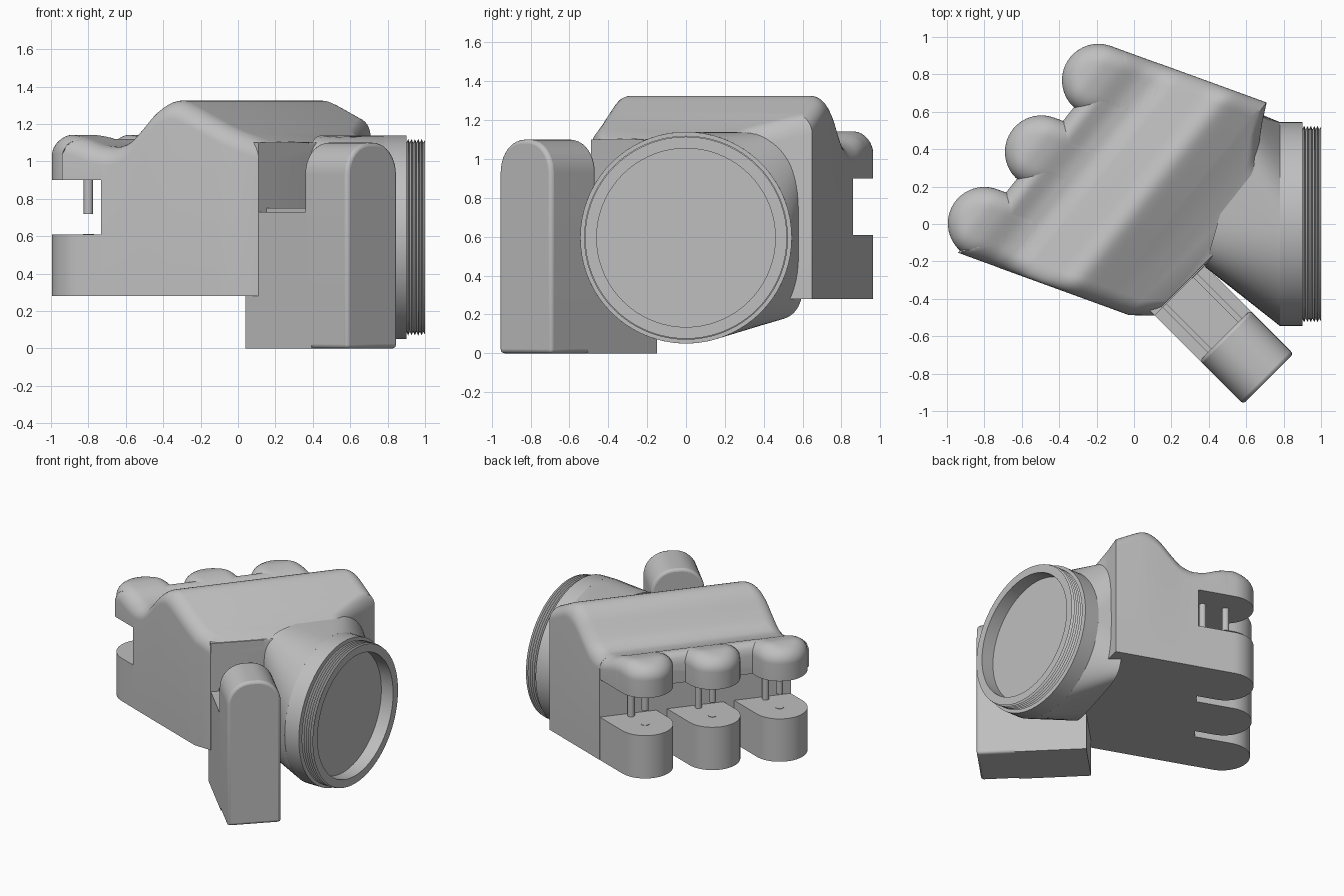
import bpy, bmesh
from math import sin, cos, pi, sqrt, hypot, radians
from mathutils import Vector

cube = bpy.data.objects.get("Cube")
if cube:
    bpy.data.objects.remove(cube, do_unlink=True)

grey = bpy.data.materials.new("plain_grey")
grey.use_nodes = True
COLOUR = (0.52, 0.52, 0.52, 1)
grey.diffuse_color = COLOUR
grey.node_tree.nodes["Principled BSDF"].inputs["Base Color"].default_value = COLOUR


def finish(name, bm, bevel=0, angle=35):
    """Turn a bmesh into a shaded object."""
    bmesh.ops.remove_doubles(bm, verts=bm.verts, dist=0.0001)
    bmesh.ops.recalc_face_normals(bm, faces=bm.faces)
    mesh = bpy.data.meshes.new(name)
    bm.to_mesh(mesh)
    bm.free()
    mesh.materials.append(grey)
    ob = bpy.data.objects.new(name, mesh)
    bpy.context.collection.objects.link(ob)
    bpy.ops.object.select_all(action='DESELECT')
    ob.select_set(True)
    bpy.context.view_layer.objects.active = ob
    bpy.ops.object.shade_smooth_by_angle(angle=radians(angle))
    if bevel:
        mod = ob.modifiers.new("soft_edges", 'BEVEL')
        mod.width, mod.segments, mod.limit_method = bevel, 3, 'ANGLE'
    return ob


def loft(name, rings, bevel=0):
    """Skin a list of closed rings and cap both ends."""
    bm = bmesh.new()
    loops = [[bm.verts.new(p) for p in ring] for ring in rings]
    n = len(loops[0])
    for a, b in zip(loops, loops[1:]):
        for i in range(n):
            j = (i + 1) % n
            bm.faces.new((a[i], a[j], b[j], b[i]))
    bm.faces.new(loops[0][::-1])
    bm.faces.new(loops[-1])
    return finish(name, bm, bevel)


def lerp_table(table, s):
    """Read a value from a table, easing between its points."""
    if s <= table[0][0]:
        return table[0][1]
    for (s0, v0), (s1, v1) in zip(table, table[1:]):
        if s <= s1:
            return v0 + (v1 - v0) * (s - s0) / (s1 - s0)
    return table[-1][1]


# Body frame: U along the prongs, V across them, N across the top ridge
U, V, N = Vector((0.94, -0.342)), Vector((0.342, 0.94)), Vector((0.782, -0.623))
RIDGE = [(-0.75, 1.13), (-0.67, 1.145), (-0.58, 1.13), (-0.47, 1.085), (-0.38, 1.075),
         (-0.30, 1.11), (-0.22, 1.20), (-0.165, 1.27), (-0.1, 1.318), (-0.045, 1.33),
         (0.0, 1.312), (0.2, 1.2), (0.41, 1.1)]
FRONT, BACK = -0.467, 0.853


def ridge(s):
    return sum(lerp_table(RIDGE, s + k * 0.012) for k in (-2, -1, 0, 1, 2)) / 5


def drop(d, r):
    d = min(max(d, 0), r)
    return r - sqrt(max(0, r * r - (r - d) ** 2))


def skew(s, v):
    return Vector(((0.94 * s + 0.623 * v) / 0.948, (0.782 * v - 0.342 * s) / 0.948))


def across(v0, v1, r, n=8):
    """Sample positions with extra points in the rounded edges."""
    e = [r * (1 - cos(pi / 2 * i / n)) for i in range(n + 1)]
    return [v0 + x for x in e] + [v1 - x for x in reversed(e)]


def ridge_block(name, stations, bottom, r, end_round=False):
    rings = []
    start = stations[0][0]
    for s, v0, v1 in stations:
        vs = across(v0, v1, r)
        end = drop(s - start, r) if end_round else 0
        top = [(*skew(s, v), ridge(s) - max(end, drop(min(v - v0, v1 - v), r))) for v in vs]
        rings.append([(*skew(s, v0), bottom)] + top + [(*skew(s, v1), bottom)])
    return loft(name, rings)


# Main housing, with the far end tapering behind the lens mount
tail = [(0.15, FRONT, BACK), (0.2, FRONT, 0.74), (0.283, FRONT, 0.58),
        (0.39, -0.423, 0.5), (0.437, -0.07, 0.45)]
main = [(-0.43 + 0.02 * i, FRONT, BACK) for i in range(29)]
ridge_block("main_housing", main + tail, 0.28, 0.1)

# Upper web joining the three rounded fingers
web = [(-0.64 + 0.0125 * i, FRONT + 0.001, BACK - 0.001) for i in range(19)]
ridge_block("upper_web", web, 0.90, 0.1, True)


def prong(name, centre, bottom, height, r, length=0.32, radius=0.195):
    """Bar with a half-round end; the top follows the height rule."""
    stations = [-radius * cos(pi / 2 * i / 14) for i in range(1, 15)]
    stations = [-radius * 0.9995] + stations + [length * i / 12 for i in range(1, 13)]
    rings = []
    for a in stations:
        hw = sqrt(max(0, radius ** 2 - a * a)) if a < 0 else radius
        top = []
        for k in range(25):
            t = -hw * cos(pi * k / 24)
            p = centre + U * a + V * t
            d = radius - hypot(min(a, 0), t)
            top.append((*p, height(p.dot(N)) - drop(d, r)))
        rings.append([(*top[0][:2], bottom)] + top + [(*top[-1][:2], bottom)])
    return loft(name, rings)


def cylinder(name, p, z0, z1, r):
    circle = [(p.x + r * cos(2 * pi * i / 16), p.y + r * sin(2 * pi * i / 16)) for i in range(16)]
    return loft(name, [[(x, y, z) for x, y in circle] for z in (z0, z1)])


# Fingers and contact pins
for i in range(3):
    c = Vector((-0.8, 0.003)) + Vector((0.305, 0.3825)) * i
    prong(f"upper_finger_{i + 1}", c, 0.90, ridge, 0.1)
    prong(f"lower_finger_{i + 1}", c, 0.28, lambda s: 0.61, 0)
    cylinder(f"outer_pin_{i + 1}", c, 0.72, 0.92, 0.025)
    cylinder(f"inner_pin_{i + 1}", c + U * 0.17, 0.60, 0.92, 0.025)
    cylinder(f"pin_socket_{i + 1}", c, 0.60, 0.613, 0.03)

# Funnel from the housing into the round mount
LENS_Z, LENS_R = 0.595, 0.545


def squarish(x):
    return (1 if x > 0 else -1) * abs(x) ** 0.35


angles = [2 * pi * i / 96 for i in range(96)]
square = [(0.5 + 0.12 * squarish(cos(t)), 0.19 + 0.42 * squarish(cos(t)),
           0.65 + 0.49 * squarish(sin(t))) for t in angles]
disc = [(0.78, LENS_R * cos(t), LENS_Z + LENS_R * sin(t)) for t in angles]
loft("mount_funnel", [square, disc])

# Round mount with threads and a recessed front plate
outline = [(0.74, 0), (0.78, LENS_R), (0.9, LENS_R), (0.9, 0.505)]
for i in range(5):
    outline += [(0.91 + 0.018 * i, 0.525), (0.918 + 0.018 * i, 0.505)]
outline += [(1.0, 0.52), (1.0, 0.46), (0.9, 0.46), (0.9, 0)]
bm = bmesh.new()
pts = [bm.verts.new((x, 0, LENS_Z + r)) for x, r in outline]
edges = [bm.edges.new(pair) for pair in zip(pts, pts[1:])]
bmesh.ops.spin(bm, geom=pts + edges, cent=(0, 0, LENS_Z), axis=(1, 0, 0),
               angle=2 * pi, steps=72)
finish("threaded_mount", bm, angle=25)

# Side grip, set at an angle to the housing
GO, GE, GF = Vector((0.245, -0.355)), Vector((0.7071, -0.7071)), Vector((0.7071, 0.7071))
HALF = 0.19


def grip_part(name, l0, l1, section, bevel=0):
    """Extrude a width and height section along the grip."""
    rings = [[(*(GO + GE * l + GF * w), z) for w, z in section] for l in (l0, l1)]
    return loft(name, rings, bevel)


def box(w0, w1, z0, z1):
    return [(w0, z0), (w1, z0), (w1, z1), (w0, z1)]


R = 0.17
arch = [(-HALF, 0), (HALF, 0)]
arch += [(HALF - R + R * cos(pi / 2 * i / 10), 1.1 - R + R * sin(pi / 2 * i / 10)) for i in range(11)]
arch += [(-w, z) for w, z in reversed(arch[2:])]
grip_part("grip_outer_block", 0.34, 0.67, arch, 0.02)
grip_part("grip_base", -0.1, 0.4, box(-HALF, HALF, 0, 0.73))
grip_part("grip_bulkhead", -0.1, 0.0, box(-HALF, HALF, 0, 1.1))
for side, name in ((-1, "front"), (1, "rear")):
    w0, w1 = sorted((side * 0.10, side * 0.13))
    grip_part(f"{name}_slot_rail", 0.0, 0.35, box(w0, w1, 0.72, 0.75))
